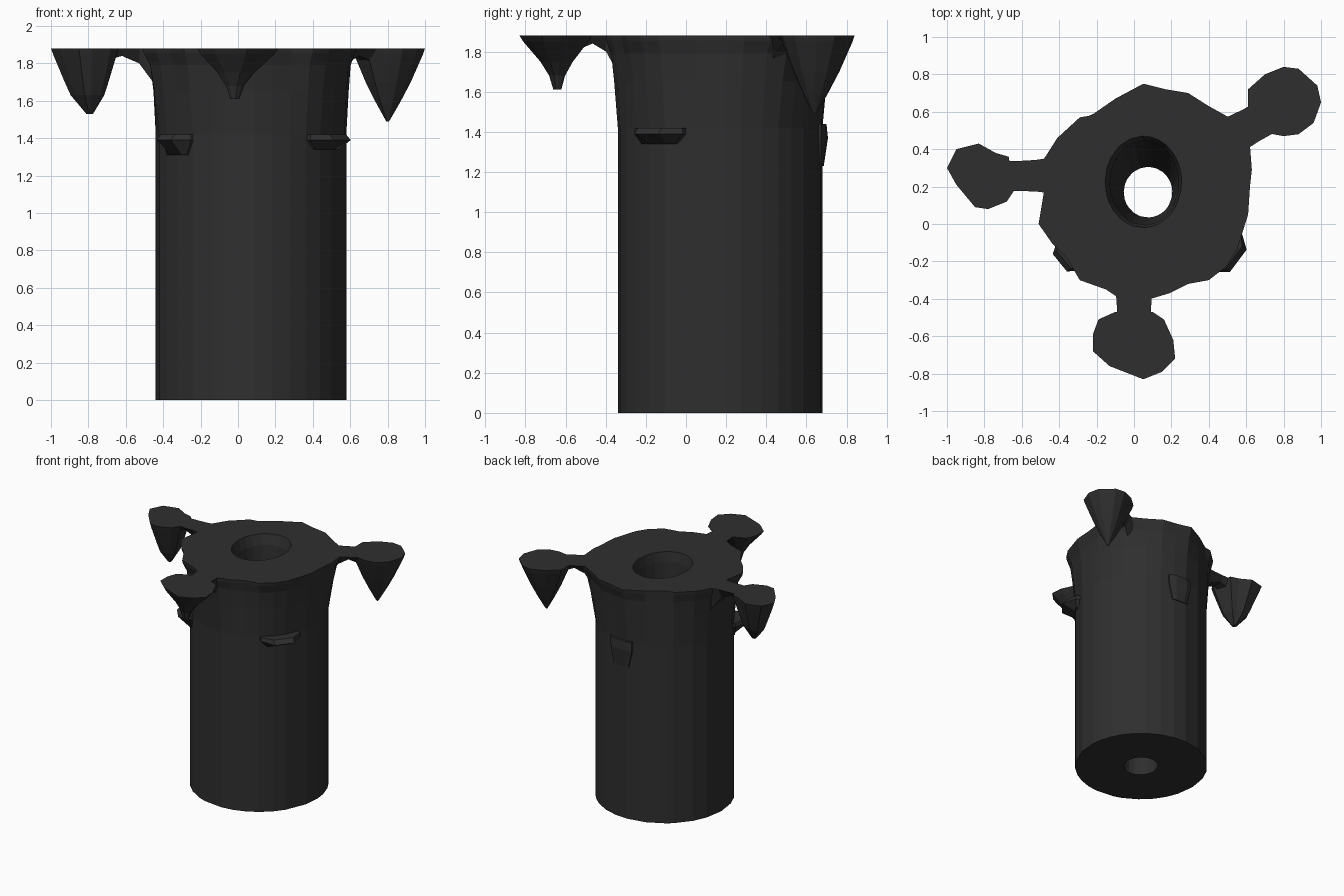
import bpy, bmesh, math
from mathutils import Vector

if "Cube" in bpy.data.objects:
    bpy.data.objects.remove(bpy.data.objects["Cube"])

TOP = 1.88
CX, CY, R = 0.07, 0.17, 0.51

mat = bpy.data.materials.new("charcoal")
mat.diffuse_color = (0.028, 0.028, 0.028, 1)
mat.use_nodes = True
mat.node_tree.nodes["Principled BSDF"].inputs["Base Color"].default_value = mat.diffuse_color


def loft(name, rings, closed=False):
    """Skin equal-length rings; cap the ends, or join last ring to first."""
    bm = bmesh.new()
    vs = [[bm.verts.new(p) for p in ring] for ring in rings]
    n = len(vs[0])
    for k in range(len(vs) if closed else len(vs) - 1):
        a, b = vs[k], vs[(k + 1) % len(vs)]
        for i in range(n):
            j = (i + 1) % n
            bm.faces.new((a[i], a[j], b[j], b[i]))
    if not closed:
        bm.faces.new(vs[0])
        bm.faces.new(vs[-1])
    bmesh.ops.recalc_face_normals(bm, faces=bm.faces)
    me = bpy.data.meshes.new(name)
    bm.to_mesh(me)
    bm.free()
    me.materials.append(mat)
    ob = bpy.data.objects.new(name, me)
    bpy.context.collection.objects.link(ob)
    return ob


# Column: irregular flared rim over a rounder shaft, with a tapering hole through it
rim = [(.62, .20), (.63, .29), (.62, .42), (.59, .53), (.49, .58), (.40, .63), (.29, .70),
       (.17, .72), (.05, .75), (-.10, .67), (-.23, .58), (-.29, .57), (-.41, .46), (-.48, .35),
       (-.48, .18), (-.51, 0), (-.44, -.10), (-.36, -.18), (-.29, -.30), (-.15, -.35),
       (-.09, -.39), (.09, -.40), (.19, -.37), (.29, -.32), (.40, -.30), (.49, -.23),
       (.55, -.14), (.61, .05)]
angles = [math.atan2(y - CY, x - CX) for x, y in rim]


def flare(z, t):
    return [((CX + R * math.cos(a)) * (1 - t) + x * t,
             (CY + R * math.sin(a)) * (1 - t) + y * t, z)
            for a, (x, y) in zip(angles, rim)]


def bore(z, cx, cy, rx, ry):
    return [(cx + rx * math.cos(a), cy + ry * math.sin(a), z) for a in angles]


loft("column", [flare(0, 0), flare(1.42, 0), flare(1.65, .3), flare(1.79, .55),
                flare(1.855, .93), flare(TOP, 1),
                bore(TOP, .05, .225, .205, .245), bore(1.80, .055, .22, .185, .225),
                bore(0, .075, .17, .13, .135)], closed=True)


# Lobes: flat disc on top shrinking to a hanging drip
def lobe(name, outline, tip, profile):
    tx, ty = tip
    loft(name, [[(tx + (x - tx) * s, ty + (y - ty) * s, z) for x, y in outline]
                for s, z in profile])


lobe("back_right_drip",
     [(.61, .61), (.61, .72), (.70, .80), (.80, .84), (.88, .83), (.98, .74), (1.0, .65),
      (.96, .54), (.88, .48), (.80, .47), (.69, .49)], (.80, .64),
     [(1, TOP), (.95, 1.85), (.62, 1.70), (.33, 1.59), (.04, 1.49)])
lobe("left_drip",
     [(-.64, .18), (-.68, .12), (-.78, .08), (-.85, .09), (-.95, .21), (-1.0, .30),
      (-.95, .40), (-.83, .43), (-.74, .38), (-.67, .36)], (-.79, .26),
     [(1, TOP), (.93, 1.84), (.65, 1.70), (.5, 1.63), (.1, 1.53)])
lobe("front_drip",
     [(.10, -.47), (.16, -.51), (.21, -.62), (.22, -.72), (.15, -.79), (.05, -.83),
      (-.13, -.76), (-.22, -.68), (-.22, -.59), (-.19, -.51), (-.10, -.47)], (-.02, -.64),
     [(1, TOP), (.9, 1.85), (.45, 1.75), (.22, 1.68), (.11, 1.61)])


# Necks: thin bridges that thicken where they meet the column
def neck(name, a, b, width):
    a, b = Vector(a), Vector(b)
    d = (b - a).normalized()
    side = Vector((-d.y, d.x))
    rings = []
    for t, w, z in [(0, 1.3, 1.60), (.4, 1.05, 1.80), (.65, 1, 1.84), (1, 1, 1.80)]:
        p, o = a.lerp(b, t), side * width * w / 2
        rings.append([(*(p + o), TOP), (*(p - o), TOP), (*(p - o * .5), z), (*(p + o * .5), z)])
    loft(name, rings)


neck("back_right_neck", (.45, .43), (.72, .58), .19)
neck("left_neck", (-.38, .26), (-.75, .255), .16)
neck("front_neck", (0, -.29), (0, -.56), .18)


# Small ledges on the shaft: flat top, tapering underneath
def ledge(name, deg, reach, width, z_top, z_mid, z_low):
    d = Vector((math.cos(math.radians(deg)), math.sin(math.radians(deg))))
    side = Vector((-d.y, d.x))
    c = Vector((CX, CY))

    def ring(z, r, w):
        pts = [(.42, .5), (.42, -.5), (R, -.5), (r, -.25), (r, .25), (R, .5)]
        return [(*(c + d * q + side * (s * w)), z) for q, s in pts]
    loft(name, [ring(z_top, R + reach * .7, width), ring(z_mid, R + reach, width),
                ring(z_low, R + .005, width * .7)])


ledge("front_right_ledge", -37, .10, .30, 1.42, 1.39, 1.34)
ledge("front_left_ledge", -141, .09, .24, 1.42, 1.39, 1.31)
ledge("back_ledge", 86, .025, .20, 1.44, 1.37, 1.23)
